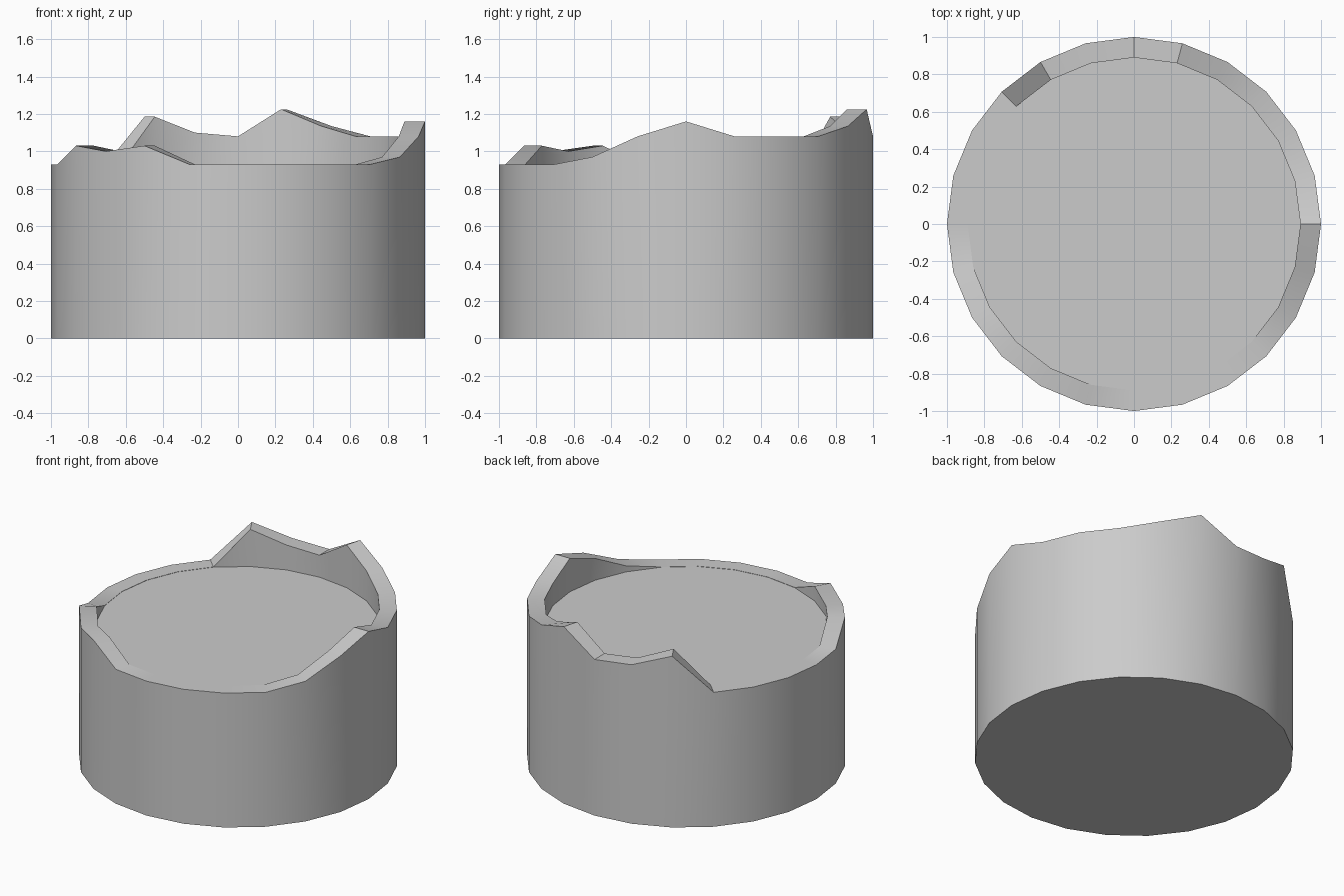
import bpy, bmesh
from math import cos, sin, tau

if "Cube" in bpy.data.objects:
    bpy.data.objects.remove(bpy.data.objects["Cube"])

N = 24
R_OUT, R_IN, FLOOR = 1.0, 0.89, 0.93
# Rim height at each side, counter-clockwise from +x
RIM = [1.16, 1.08, 1.08, 1.08, 1.135, 1.225, 1.08, 1.10,
       1.185, 0.93, 0.93, 0.93, 0.93, 0.93, 1.03, 1.0,
       1.03, 0.93, 0.93, 0.93, 0.93, 0.93, 0.97, 1.08]

bm = bmesh.new()


def ring(radius, heights):
    return [bm.verts.new((radius * cos(tau * i / N), radius * sin(tau * i / N), z))
            for i, z in enumerate(heights)]


def bridge(a, b, smooth):
    for i in range(N):
        j = (i + 1) % N
        f = bm.faces.new((a[i], a[j], b[j], b[i]))
        f.smooth = smooth


# Outer wall, jagged rim and inner wall down to the floor
base = ring(R_OUT, [0] * N)
rim_out = ring(R_OUT, RIM)
rim_in = ring(R_IN, RIM)
floor = ring(R_IN, [FLOOR - 0.002] * N)
bridge(base, rim_out, True)
bridge(rim_out, rim_in, False)
bridge(rim_in, floor, True)

# Floor and underside
bm.faces.new(floor)
bm.faces.new(base[::-1])

mesh = bpy.data.meshes.new("broken_column_stump")
bm.to_mesh(mesh)
bm.free()
stump = bpy.data.objects.new("broken_column_stump", mesh)
bpy.context.collection.objects.link(stump)
bpy.context.view_layer.objects.active = stump
stump.select_set(True)
bpy.ops.object.shade_smooth_by_angle(angle=0.6)
